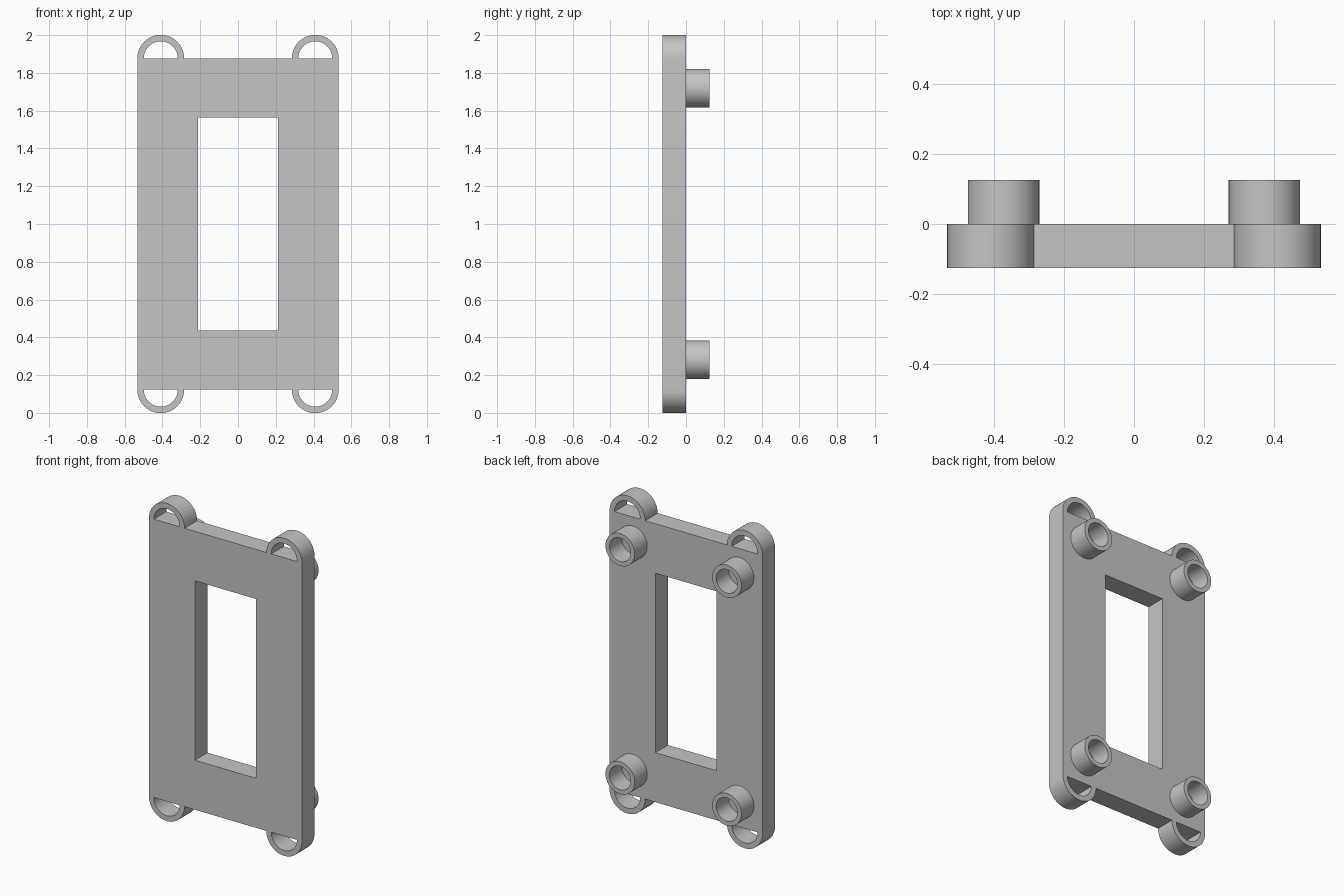
import bpy, bmesh
from math import pi, cos, sin
from mathutils import Vector

cube = bpy.data.objects.get("Cube")
if cube:
    bpy.data.objects.remove(cube, do_unlink=True)

HALF_W, HALF_H, DEPTH = 0.533, 0.877, 0.125    # plate
LUG_R, LUG_HOLE = 0.124, 0.09                  # corner loops
LUG_X = HALF_W - LUG_R
WIN_X, WIN_Z = 0.213, 0.565                    # window
BOSS_X, BOSS_Z, BOSS_R, BOSS_HOLE = 0.372, 0.719, 0.102, 0.074

grey = bpy.data.materials.new("plain grey")
grey.use_nodes = True
colour = (0.56, 0.56, 0.56, 1)
grey.diffuse_color = colour
grey.node_tree.nodes["Principled BSDF"].inputs["Base Color"].default_value = colour


def half_circle(cx, cy, r, start, steps=24):
    return [(cx + r * cos(start + pi * i / steps), cy + r * sin(start + pi * i / steps))
            for i in range(steps + 1)]


def select_only(obj):
    bpy.ops.object.select_all(action='DESELECT')
    obj.select_set(True)
    bpy.context.view_layer.objects.active = obj


# Plate outline with corner loops, the loop openings and the window
corners = [(-LUG_X, -HALF_H, pi), (LUG_X, -HALF_H, pi),
           (LUG_X, HALF_H, 0), (-LUG_X, HALF_H, 0)]
outline = [p for x, y, a in corners for p in half_circle(x, y, LUG_R, a)]
holes = [half_circle(x, y, LUG_HOLE, a) for x, y, a in corners]
holes.append([(-WIN_X, -WIN_Z), (WIN_X, -WIN_Z), (WIN_X, WIN_Z), (-WIN_X, WIN_Z)])

curve = bpy.data.curves.new("frame_plate", 'CURVE')
curve.dimensions = '2D'
curve.fill_mode = 'BOTH'
curve.extrude = DEPTH / 2
for points in [outline] + holes:
    spline = curve.splines.new('POLY')
    spline.points.add(len(points) - 1)
    for point, (x, y) in zip(spline.points, points):
        point.co = (x, y, 0, 1)
    spline.use_cyclic_u = True
plate = bpy.data.objects.new("frame_plate", curve)
bpy.context.collection.objects.link(plate)
plate.rotation_euler.x = pi / 2
plate.location = (0, -DEPTH / 2, 1)
select_only(plate)
bpy.ops.object.convert(target='MESH')
plate = bpy.context.object
bm = bmesh.new()
bm.from_mesh(plate.data)
bmesh.ops.remove_doubles(bm, verts=bm.verts, dist=0.0001)
bmesh.ops.recalc_face_normals(bm, faces=bm.faces)
bm.to_mesh(plate.data)
bm.free()
plate.data.materials.clear()
plate.data.materials.append(grey)
bpy.ops.object.shade_smooth_by_angle()

# Hollow round boss, turned around the y axis
bm = bmesh.new()
profile = [(BOSS_R, -0.01), (BOSS_R, DEPTH), (BOSS_HOLE, DEPTH), (BOSS_HOLE, -0.01)]
verts = [bm.verts.new((r, y, 0)) for r, y in profile]
edges = [bm.edges.new(pair) for pair in zip(verts, verts[1:] + verts[:1])]
bmesh.ops.spin(bm, geom=verts + edges, cent=Vector(), axis=Vector((0, 1, 0)),
               angle=2 * pi, steps=48, use_merge=True)
bmesh.ops.remove_doubles(bm, verts=bm.verts, dist=0.0001)
bmesh.ops.recalc_face_normals(bm, faces=bm.faces)
boss_mesh = bpy.data.meshes.new("boss")
bm.to_mesh(boss_mesh)
bm.free()
boss_mesh.materials.append(grey)

# One boss near each corner of the back
for sx, side in ((1, "left"), (-1, "right")):
    for sz, level in ((1, "upper"), (-1, "lower")):
        boss = bpy.data.objects.new(f"{level}_{side}_boss", boss_mesh)
        boss.location = (sx * BOSS_X, 0, 1 + sz * BOSS_Z)
        bpy.context.collection.objects.link(boss)
select_only(boss)
bpy.ops.object.shade_smooth_by_angle()
